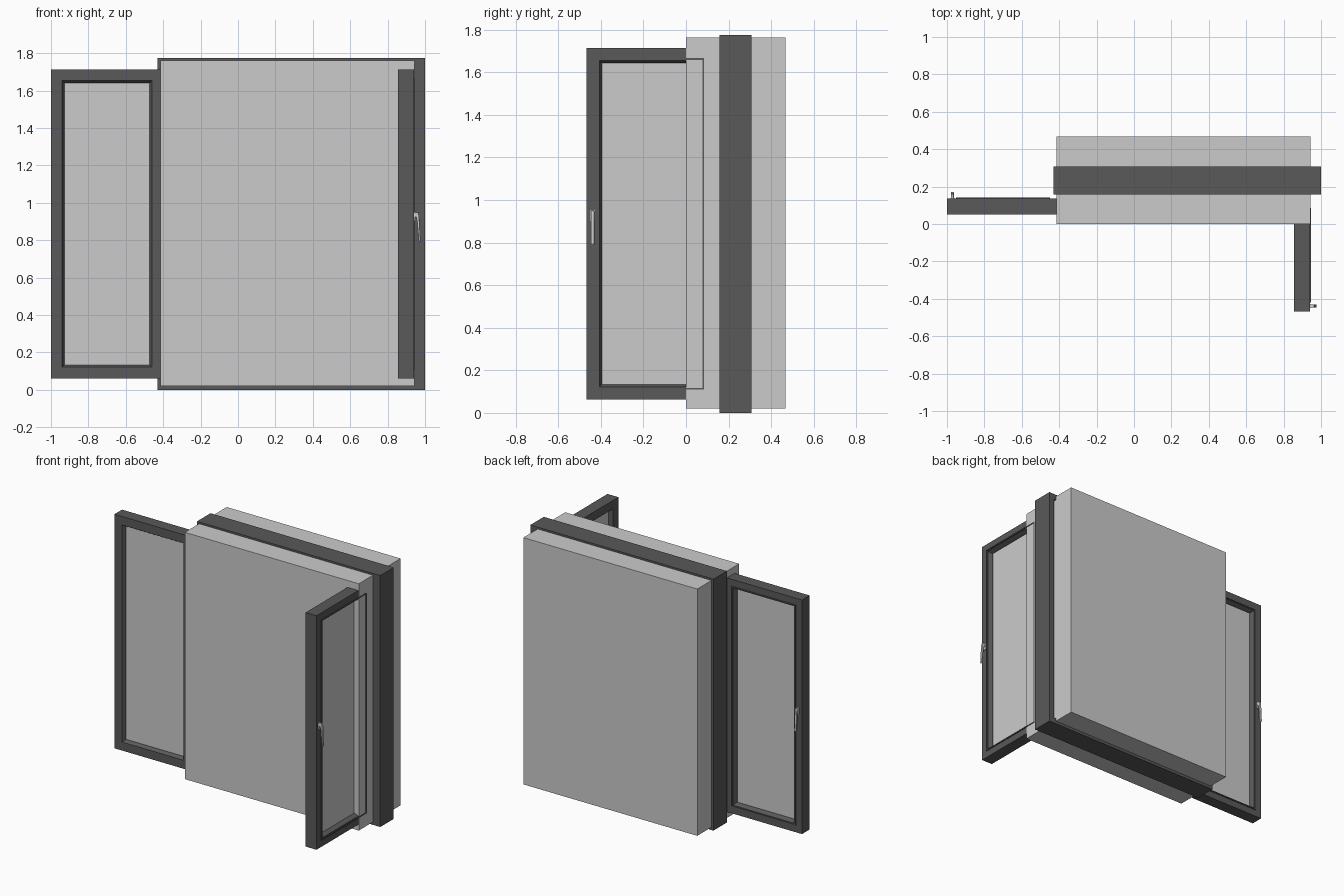
import bpy, bmesh

if "Cube" in bpy.data.objects:
    bpy.data.objects.remove(bpy.data.objects["Cube"])

dark = bpy.data.materials.new("dark_frame")
dark.diffuse_color = (0.1, 0.1, 0.1, 1)
dark.use_nodes = True
dark.node_tree.nodes["Principled BSDF"].inputs["Base Color"].default_value = dark.diffuse_color
metal = bpy.data.materials.new("light_metal")
metal.diffuse_color = (0.85, 0.85, 0.85, 1)
metal.use_nodes = True
metal.node_tree.nodes["Principled BSDF"].inputs["Base Color"].default_value = metal.diffuse_color


def finish(name, bm, mat=None):
    bmesh.ops.recalc_face_normals(bm, faces=bm.faces)
    me = bpy.data.meshes.new(name)
    bm.to_mesh(me)
    bm.free()
    ob = bpy.data.objects.new(name, me)
    bpy.context.collection.objects.link(ob)
    if mat:
        me.materials.append(mat)
    return ob


def box(name, lo, hi, place, mat=None):
    bm = bmesh.new()
    bmesh.ops.create_cube(bm, size=1)
    for v in bm.verts:
        v.co = place(*[lo[i] + (v.co[i] + 0.5) * (hi[i] - lo[i]) for i in range(3)])
    return finish(name, bm, mat)


def ring(name, w, h, profile, place, mat):
    """Mitred rectangular frame; profile is a list of (inset, depth)."""
    bm = bmesh.new()
    loops = []
    for cx, cz in ((0, 0), (1, 0), (1, 1), (0, 1)):
        loops.append([bm.verts.new(place(w - i if cx else i, d, h - i if cz else i))
                      for i, d in profile])
    n = len(profile)
    for a in range(4):
        p, q = loops[a], loops[(a + 1) % 4]
        for k in range(n):
            m = (k + 1) % n
            bm.faces.new((p[k], p[m], q[m], q[k]))
    return finish(name, bm, mat)


def prism(name, outline, x0, x1, place, mat):
    """Side outline of (depth, z) extruded along the sash width."""
    bm = bmesh.new()
    a = [bm.verts.new(place(x0, d, z)) for d, z in outline]
    b = [bm.verts.new(place(x1, d, z)) for d, z in outline]
    bm.faces.new(a)
    bm.faces.new(b)
    for k in range(len(a)):
        m = (k + 1) % len(a)
        bm.faces.new((a[k], a[m], b[m], b[k]))
    return finish(name, bm, mat)


def world(x, y, z):
    return (x, y, z)


def left_place(x, d, z):      # left sash swung fully open
    return (-1 + x, 0.05 + d, 0.062 + z)


def right_place(x, d, z):     # right sash swung square to the frame
    return (0.855 + d, -0.467 + x, 0.062 + z)


# wall opening block
box("opening_block", (-0.415, 0.0, 0.02), (0.943, 0.467, 1.762), world)

# fixed outer frame with rebated back, and centre post
frame_profile = [(0, 0), (0.075, 0), (0.075, 0.11), (0.04, 0.11), (0.04, 0.15), (0, 0.15)]
ring("outer_frame", 1.43, 1.775, frame_profile,
     lambda x, d, z: (-0.43 + x, 0.158 + d, z), dark)
box("centre_post", (0.235, 0.158, 0.075), (0.335, 0.268, 1.7), world, dark)

# opening sashes
W, H = 0.6, 1.652
sash_profile = [(0, 0), (0.06, 0), (0.072, 0.02), (0.072, 0.06), (0.06, 0.085), (0, 0.085)]
seal_profile = [(0.048, 0.08), (0.056, 0.08), (0.056, 0.091), (0.048, 0.091)]
lever = [(0.095, 0.868), (0.118, 0.868), (0.121, 0.81), (0.121, 0.725),
         (0.112, 0.725), (0.108, 0.80), (0.104, 0.845), (0.095, 0.85)]
lever = [(0.085, 0.862), (0.085, 0.885), (0.108, 0.888), (0.113, 0.87),
         (0.121, 0.735), (0.118, 0.725), (0.112, 0.73), (0.102, 0.84), (0.097, 0.862)]
for side, place in (("left", left_place), ("right", right_place)):
    ring(side + "_sash", W, H, sash_profile, place, dark)
    ring(side + "_seal", W, H, seal_profile, place, dark)
    box(side + "_glass", (0.065, 0.028, 0.065), (W - 0.065, 0.052, H - 0.065), place)
    handle = prism(side + "_handle", lever, 0.021, 0.037, place, metal)
    bev = handle.modifiers.new("soft_edges", 'BEVEL')
    bev.width = 0.003
    bev.segments = 2
    box(side + "_handle_plate", (0.019, 0.083, 0.84), (0.039, 0.09, 0.89), place, metal)
